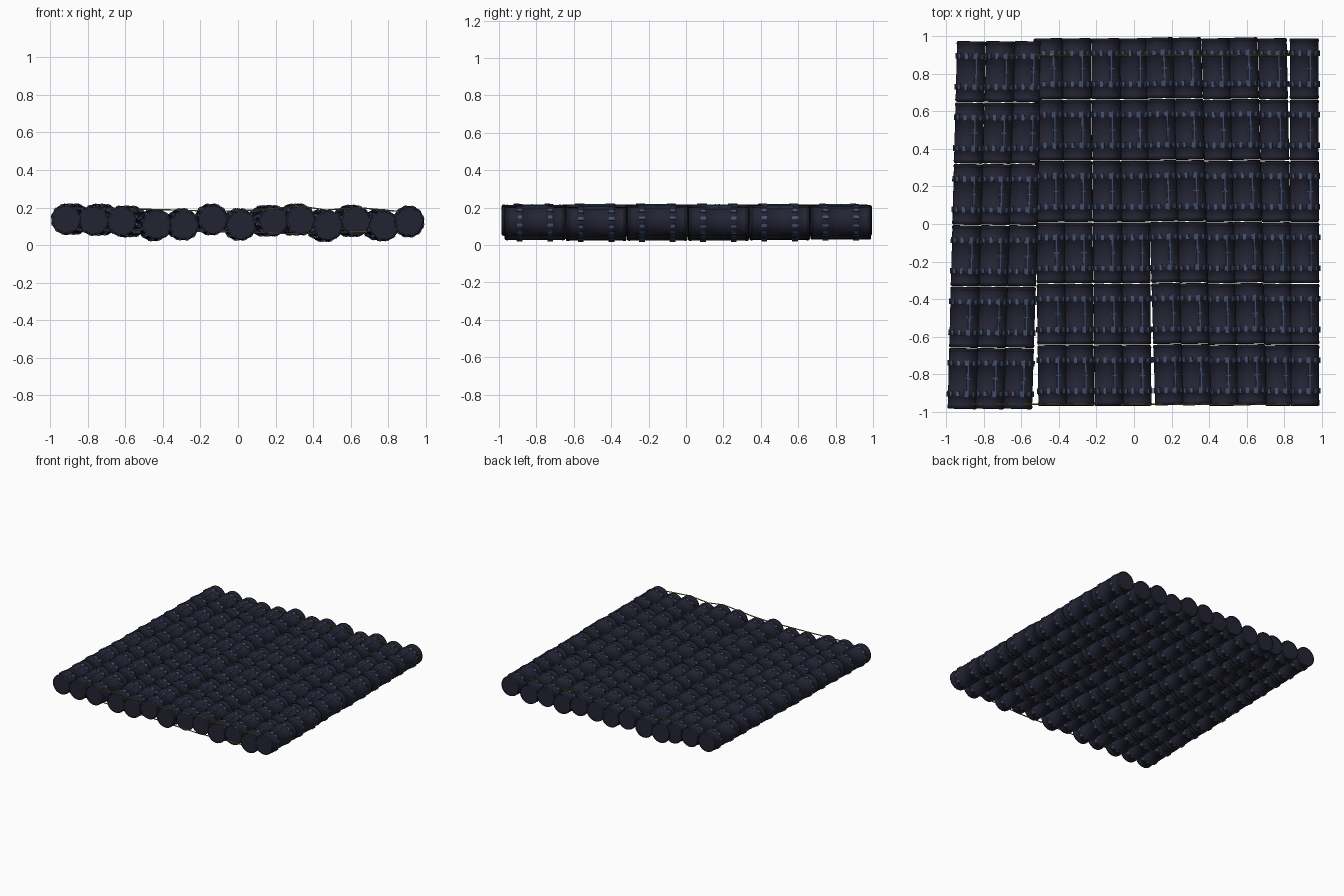
import bpy, bmesh, math, random
from mathutils import Matrix, Vector

if "Cube" in bpy.data.objects:
    bpy.data.objects.remove(bpy.data.objects["Cube"])
random.seed(4)

def material(name, rgb):
    m = bpy.data.materials.new(name)
    m.diffuse_color = (*rgb, 1)
    m.use_nodes = True
    m.node_tree.nodes["Principled BSDF"].inputs["Base Color"].default_value = m.diffuse_color
    return m

NAVY = material("dark navy plastic", (0.017, 0.017, 0.033))
BLACK = material("near black rim", (0.010, 0.010, 0.018))
BLUE = material("slate blue trim", (0.06, 0.085, 0.17))
GOLD = material("old gold rope", (0.25, 0.19, 0.03))

SIDES = 24
HALF = 0.162

def add_box(bm, matrix, size, mat):
    res = bmesh.ops.create_cube(bm, size=1, matrix=matrix @ Matrix.Diagonal((*size, 1)))
    for f in {f for v in res["verts"] for f in v.link_faces}:
        f.material_index = mat

def barrel_mesh():
    bm = bmesh.new()
    # body profile: radius, position along y, with recessed ends and rolled rims
    half = [(0.070, HALF - 0.003), (0.071, HALF), (0.077, HALF - 0.003), (0.079, HALF - 0.010),
            (0.079, HALF - 0.016), (0.077, HALF - 0.019), (0.077, 0.096), (0.081, 0.093),
            (0.081, 0.071), (0.077, 0.068)]
    profile = half + [(r, -y) for r, y in reversed(half)]
    rings = []
    for r, y in profile:
        rings.append([bm.verts.new((r * math.cos(a), y, r * math.sin(a)))
                      for a in (2 * math.pi * (i + 0.5) / SIDES for i in range(SIDES))])
    for k in range(len(rings) - 1):
        for i in range(SIDES):
            j = (i + 1) % SIDES
            f = bm.faces.new((rings[k][i], rings[k][j], rings[k + 1][j], rings[k + 1][i]))
            f.smooth = True
            if k in (2, 3, 4) or k in (14, 15, 16):
                f.material_index = 1
    bm.faces.new(rings[0])
    bm.faces.new(rings[-1])
    bmesh.ops.recalc_face_normals(bm, faces=bm.faces[:])
    # dashes around the two bands
    for i in range(12):
        turn = Matrix.Rotation(2 * math.pi * i / 12 + 0.26, 4, 'Y')
        for y in (-0.082, 0.082):
            add_box(bm, turn @ Matrix.Translation((0, y, 0.080)), (0.016, 0.030, 0.008), 2)
    # long seam and small cross mark near the top
    seam = Matrix.Rotation(0.38, 4, 'Y')
    add_box(bm, seam @ Matrix.Translation((0, 0, 0.079)), (0.009, 0.20, 0.008), 2)
    add_box(bm, seam @ Matrix.Translation((0, 0, 0.077)), (0.03, 0.006, 0.006), 2)
    me = bpy.data.meshes.new("barrel")
    bm.to_mesh(me)
    bm.free()
    for m in (NAVY, BLACK, BLUE):
        me.materials.append(m)
    return me

mesh = barrel_mesh()
back_x = [-0.87, -0.715, -0.565, -0.455, -0.305, -0.15, 0.0, 0.135, 0.285, 0.44, 0.585, 0.74, 0.907]
front_x = [-0.912, -0.765, -0.615, -0.435, -0.29, -0.135, 0.015, 0.185, 0.33, 0.475, 0.625, 0.775, 0.91]
col_z = [0.14, 0.135, 0.125, 0.106, 0.11, 0.138, 0.11, 0.13, 0.137, 0.103, 0.13, 0.106, 0.125]
shift = [-0.006] * 3 + [0.010] * 4 + [0.014] * 2 + [0.010, 0.014] + [0.010] * 2

# columns of barrels laid end to end
for c in range(13):
    tilt = math.atan2(front_x[c] - back_x[c], 1.635)
    for r in range(6):
        t = r / 5
        x = front_x[c] + (back_x[c] - front_x[c]) * t
        y = -0.8175 + 1.635 * t + shift[c]
        z = max(0.085, min(0.139, col_z[c] + random.uniform(-0.004, 0.004)))
        ob = bpy.data.objects.new(f"barrel_{c + 1}_{r + 1}", mesh)
        ob.location = (x, y, z)
        ob.rotation_euler = (0, random.uniform(-0.06, 0.06), tilt)
        bpy.context.collection.objects.link(ob)

# lashing ropes looped around each end of the raft
loop = [(-0.92, 0.19), (-0.70, 0.197), (-0.45, 0.190), (-0.30, 0.186), (-0.1, 0.18), (0.08, 0.186),
        (0.33, 0.208), (0.47, 0.187), (0.64, 0.200), (0.78, 0.187), (0.92, 0.175),
        (0.92, 0.08), (0.6, 0.07), (0.3, 0.06), (0.0, 0.07), (-0.5, 0.08), (-0.92, 0.10)]
for name, y in (("front_rope", -0.96), ("back_rope", 0.90)):
    cu = bpy.data.curves.new(name, 'CURVE')
    cu.dimensions = '3D'
    cu.bevel_depth = 0.004
    cu.bevel_resolution = 1
    sp = cu.splines.new('POLY')
    sp.points.add(len(loop) - 1)
    for p, (x, z) in zip(sp.points, loop):
        p.co = (x, y, z, 1)
    sp.use_cyclic_u = True
    cu.materials.append(GOLD)
    bpy.context.collection.objects.link(bpy.data.objects.new(name, cu))
